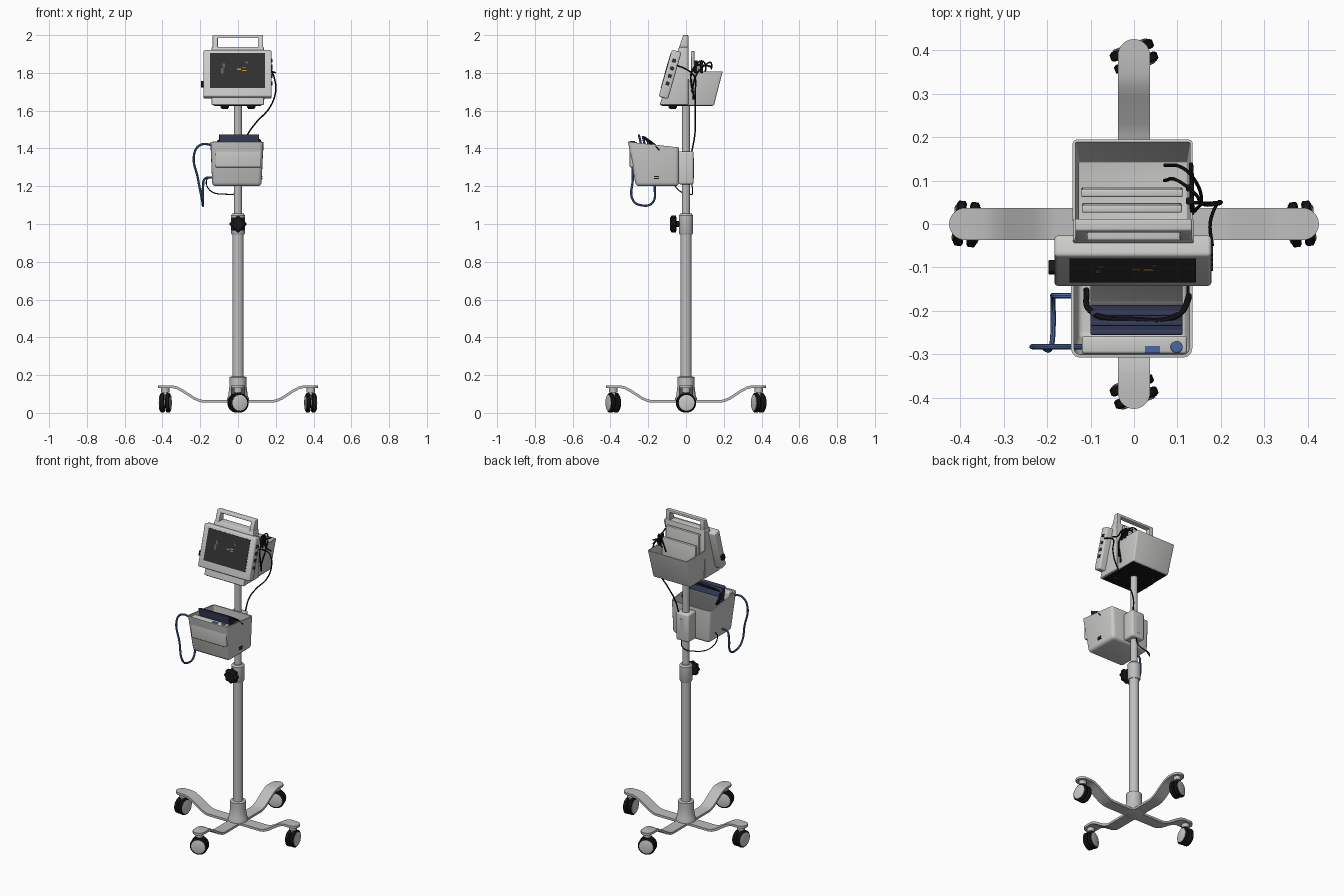
import bpy, bmesh, math
from mathutils import Vector, Matrix

if "Cube" in bpy.data.objects:
    bpy.data.objects.remove(bpy.data.objects["Cube"])


def material(name, *rgb):
    m = bpy.data.materials.new(name)
    m.use_nodes = True
    m.diffuse_color = (*rgb, 1)
    m.node_tree.nodes["Principled BSDF"].inputs["Base Color"].default_value = (*rgb, 1)
    return m


LIGHT = material("light grey plastic", .6, .6, .59)
METAL = material("grey metal", .52, .52, .52)
BLACK = material("black rubber", .008, .008, .008)
SCREEN = material("dark screen", .03, .03, .03)
NAVY = material("navy", .035, .045, .1)
BLUE = material("blue", .07, .14, .36)
AMBER = material("amber", .6, .3, .03)
CHARCOAL = material("charcoal", .12, .12, .12)


def finish(ob, mat):
    bpy.ops.object.select_all(action='DESELECT')
    ob.select_set(True)
    bpy.context.view_layer.objects.active = ob
    ob.data.materials.append(mat)
    bpy.ops.object.convert(target='MESH')
    bpy.ops.object.shade_smooth_by_angle(angle=math.radians(32))
    return bpy.context.object


def from_bmesh(name, bm, mat, bevel=0, wall=0, segments=3):
    bmesh.ops.recalc_face_normals(bm, faces=bm.faces)
    me = bpy.data.meshes.new(name)
    bm.to_mesh(me)
    bm.free()
    ob = bpy.data.objects.new(name, me)
    bpy.context.collection.objects.link(ob)
    if bevel:
        b = ob.modifiers.new("bevel", 'BEVEL')
        b.width, b.segments = bevel, segments
    if wall:
        s = ob.modifiers.new("wall", 'SOLIDIFY')
        s.thickness, s.offset = wall, -1
    return finish(ob, mat)


def prism(name, profile, x0, x1, mat, bevel=0):
    """Side profile of (y, z) points extruded along x."""
    bm = bmesh.new()
    face = bm.faces.new([bm.verts.new((x0, y, z)) for y, z in profile])
    new = bmesh.ops.extrude_face_region(bm, geom=[face])["geom"]
    bmesh.ops.translate(bm, vec=(x1 - x0, 0, 0), verts=[v for v in new if isinstance(v, bmesh.types.BMVert)])
    return from_bmesh(name, bm, mat, bevel)


def box(name, x0, x1, y0, y1, z0, z1, mat, bevel=0):
    return prism(name, [(y0, z0), (y1, z0), (y1, z1), (y0, z1)], x0, x1, mat, bevel)


def lathe(name, rings, mat, sides=32, place=Matrix(), lobes=0):
    """Stack of (radius, height) rings closed at both ends."""
    bm = bmesh.new()
    loops = []
    for r, z in rings:
        angles = [2 * math.pi * i / sides for i in range(sides)]
        radii = [r * (1 + .09 * math.cos(lobes * a)) if lobes else r for a in angles]
        loops.append([bm.verts.new(place @ Vector((q * math.cos(a), q * math.sin(a), z))) for a, q in zip(angles, radii)])
    for a, b in zip(loops, loops[1:]):
        for i in range(sides):
            bm.faces.new((a[i - 1], a[i], b[i], b[i - 1]))
    bm.faces.new(loops[0])
    bm.faces.new(loops[-1])
    return from_bmesh(name, bm, mat)


def open_bin(name, profile, bottom, top, mat, bevel, wall):
    """Open container; profile is bottom front, bottom back, top back, top front."""
    bm = bmesh.new()
    sides = [[bm.verts.new((xs[s], y, z)) for (y, z), xs in zip(profile, (bottom, bottom, top, top))] for s in (0, 1)]
    l, r = sides
    bm.faces.new(l)
    bm.faces.new(r)
    for i in (0, 1, 3):
        j = (i + 1) % 4
        bm.faces.new((l[i], l[j], r[j], r[i]))
    # Orient outward so the wall grows inside
    return from_bmesh(name, bm, mat, bevel, wall)


def tube(name, points, radius, mat):
    cu = bpy.data.curves.new(name, 'CURVE')
    cu.dimensions = '3D'
    cu.bevel_depth, cu.bevel_resolution, cu.resolution_u, cu.use_fill_caps = radius, 2, 8, True
    sp = cu.splines.new('BEZIER')
    sp.bezier_points.add(len(points) - 1)
    for bp, p in zip(sp.bezier_points, points):
        bp.co = p
        bp.handle_left_type = bp.handle_right_type = 'AUTO'
    ob = bpy.data.objects.new(name, cu)
    bpy.context.collection.objects.link(ob)
    return finish(ob, mat)


# Base: four bent legs with rounded ends and twin-wheel casters
HALF, REACH = .037, .425
LEG_LINE = [(0, .068), (.18, .068), (.2, .071), (.23, .084), (.29, .123), (.32, .139), (.345, .145), (.388, .145)]
ALONG_X = Matrix.Rotation(math.pi / 2, 4, 'Y')


def leg(name, turn):
    stations = [(u, z, HALF) for u, z in LEG_LINE]
    for k in range(1, 9):
        a = k * math.pi / 17
        stations.append((REACH - HALF + HALF * math.sin(a), .145, HALF * math.cos(a)))
    bm = bmesh.new()
    rows = [[bm.verts.new(turn @ Vector((u, s * w, z))) for s in (-1, 1)] for u, z, w in stations]
    for a, b in zip(rows, rows[1:]):
        bm.faces.new((a[0], b[0], b[1], a[1]))
    return from_bmesh(name, bm, METAL, wall=.014)


for side, angle, swivel in (("left", 0, 6), ("back", 90, 20), ("right", 180, -6), ("front", 270, 20)):
    turn = Matrix.Rotation(math.radians(angle), 4, 'Z')
    leg(side + "_leg", turn)
    here = turn @ Matrix.Translation((.385, 0, .053)) @ Matrix.Rotation(math.radians(swivel), 4, 'Z')
    axle = here @ ALONG_X
    for s, half in ((-1, "inner"), (1, "outer")):
        tag = f"{side}_{half}_"
        lathe(tag + "wheel", [(.046, s * .004), (.052, s * .008), (.052, s * .022), (.045, s * .027)], BLACK, 28, axle)
        lathe(tag + "wheel_cover", [(.042, s * .024), (.042, s * .029), (.036, s * .031)], LIGHT, 28, axle)
    lathe(side + "_axle", [(.02, -.02), (.02, .02)], METAL, 16, axle)
    lathe(side + "_caster_stem", [(.014, 0), (.014, .055), (.022, .055), (.022, .08)], METAL, 20, here)

# Column
lathe("hub", [(.04, .05), (.058, .056), (.058, .076), (.052, .09), (.045, .145), (.045, .188), (.038, .192)], METAL, 24)
lathe("lower_column", [(.03, .18), (.03, .97)], METAL)
lathe("column_collar", [(.033, .945), (.038, .955), (.038, 1.045), (.03, 1.055)], METAL)
lathe("upper_column", [(.0215, 1.04), (.0215, 1.63)], METAL)

# Height lock knob
knob = Matrix.Translation((0, 0, 1)) @ Matrix.Rotation(math.pi / 2, 4, 'X')
lathe("knob_stem", [(.016, .03), (.016, .07)], BLACK, 16, knob)
lathe("lock_knob", [(.03, .05), (.042, .055), (.042, .075), (.03, .084)], BLACK, 48, knob, lobes=8)

# Monitor rear housing with a carry handle, all on one sloped profile


def housing(name, z0, z1, x0, x1, bevel=.004):
    def front(z):
        return -.14 + (z - 1.63) * .338
    prism(name, [(front(z0), z0), (.012, z0), (.012, z1), (front(z1), z1)], x0, x1, LIGHT, bevel)


housing("monitor_housing", 1.63, 1.937, -.14, .137)
housing("handle_right_post", 1.93, 1.995, -.135, -.107)
housing("handle_left_post", 1.93, 1.995, .105, .133)
housing("handle_grip", 1.984, 2.0, -.135, .133)

# Tilted monitor front
TILT = Vector((.07, .245)).normalized()


def on_face(v, d):
    return (-.145 + v * TILT.x - d * TILT.y, 1.675 + v * TILT.y + d * TILT.x)


def face_plate(name, x0, x1, v0, v1, d0, d1, mat, bevel=0):
    return prism(name, [on_face(v0, d0), on_face(v1, d0), on_face(v1, d1), on_face(v0, d1)], x0, x1, mat, bevel)


face_plate("monitor_front", -.183, .178, 0, .258, -.052, 0, LIGHT, .009)
face_plate("monitor_screen", -.148, .143, .046, .238, -.002, .002, SCREEN)
for i, (x, v, w) in enumerate(((-.005, .146, .02), (.022, .14, .024), (.022, .152, .02))):
    face_plate(f"screen_reading_{i}", x, x + w, v, v + .006, .001, .003, AMBER)
for i, (x, v, h) in enumerate(((-.09, .125, .03), (-.083, .16, .02), (.04, .18, .012))):
    face_plate(f"screen_icon_{i}", x, x + .014, v, v + h, .001, .003, CHARCOAL)
for i in range(4):
    v = .07 + i * .042
    face_plate(f"side_port_{i}", .176, .182, v, v + .018, -.036, -.018, SCREEN, .002)
face_plate("side_connector", -.197, -.18, .06, .09, -.04, -.012, BLACK, .003)

# Rear bin with stacked plates, dark underside and feet
open_bin("rear_bin", [(.005, 1.632), (.143, 1.632), (.188, 1.808), (.005, 1.808)], (-.128, .122), (-.135, .129), LIGHT, .003, .006)
box("underside_plate", -.128, .122, -.13, .139, 1.625, 1.632, BLACK)
prism("tall_plate", [(.03, 1.65), (.048, 1.65), (.044, 1.915), (.026, 1.915)], -.12, .11, LIGHT, .004)
prism("short_plate", [(.066, 1.65), (.084, 1.65), (.08, 1.855), (.062, 1.855)], -.122, .112, LIGHT, .004)
for x, name in ((-.07, "right_foot"), (.07, "left_foot")):
    lathe(name, [(.016, 1.61), (.022, 1.618), (.022, 1.628)], BLACK, 20, Matrix.Translation((x, -.07, 0)))

# Sensor cables
tube("sensor_cable", [(.18, -.05, 1.84), (.175, .0, 1.82), (.19, .045, 1.78), (.2, .05, 1.71), (.17, .048, 1.62),
                      (.09, .05, 1.53), (.045, .045, 1.46), (.03, .03, 1.38)], .004, BLACK)
tube("bin_cable_a", [(.07, .135, 1.82), (.11, .13, 1.855), (.14, .1, 1.84), (.155, .06, 1.8), (.14, .03, 1.7)], .004, BLACK)
tube("bin_cable_b", [(.07, .1, 1.78), (.1, .1, 1.85), (.14, .07, 1.86), (.16, .045, 1.82), (.2, .047, 1.8)], .004, BLACK)
tube("bin_cable_c", [(.131, .14, 1.83), (.133, .1, 1.84), (.133, .045, 1.83), (.135, .04, 1.66)], .005, BLACK)
for i, y in enumerate((.045, .075)):
    box(f"cable_plug_{i}", .12, .138, y, y + .016, 1.8, 1.865, BLACK, .003)

# Column bracket
box("column_bracket", -.045, .045, -.04, .04, 1.21, 1.385, LIGHT, .01)
box("bracket_slot", -.012, .012, .036, .042, 1.24, 1.35, METAL)

# Lower basket with its instrument, leaning plates and grip
open_bin("basket", [(-.266, 1.2), (-.037, 1.2), (-.037, 1.405), (-.307, 1.435)], (-.136, .124), (-.145, .134), LIGHT, .02, .007)
for i in range(2):
    box(f"basket_vent_{i}", .12, .131, -.17, -.142, 1.238 + i * .012, 1.243 + i * .012, BLACK)
box("instrument", -.12, .122, -.298, -.258, 1.3, 1.434, LIGHT, .006)
box("instrument_display", .025, .06, -.296, -.28, 1.433, 1.437, BLUE)
lathe("instrument_button", [(.014, 1.432), (.014, 1.438), (.011, 1.44)], BLUE, 24, Matrix.Translation((.098, -.283, 0)))
for i, (y, z, mat) in enumerate(((-.256, 1.475, NAVY), (-.235, 1.465, NAVY), (-.212, 1.452, NAVY), (-.19, 1.43, CHARCOAL))):
    prism(f"leaning_plate_{i}", [(y + .055, 1.23), (y + .067, 1.23), (y + .012, z), (y, z)], -.1, .112, mat, .004)
tube("basket_grip", [(-.11, -.15, 1.4), (-.1, -.2, 1.44), (0, -.22, 1.455), (.1, -.21, 1.45), (.125, -.17, 1.42), (.128, -.14, 1.39)], .007, BLACK)

# Hose and supply cable
tube("blue_hose", [(-.12, -.282, 1.415), (-.2, -.282, 1.418), (-.232, -.282, 1.37), (-.212, -.282, 1.24), (-.19, -.28, 1.125),
                   (-.186, -.24, 1.1), (-.186, -.18, 1.11), (-.185, -.165, 1.2), (-.175, -.165, 1.24), (-.135, -.165, 1.247)], .006, BLUE)
tube("supply_cable", [(-.135, -.1, 1.25), (-.165, -.08, 1.235), (-.15, -.04, 1.18), (-.07, .02, 1.158), (.0, .035, 1.17), (.01, .03, 1.215)], .003, BLACK)
